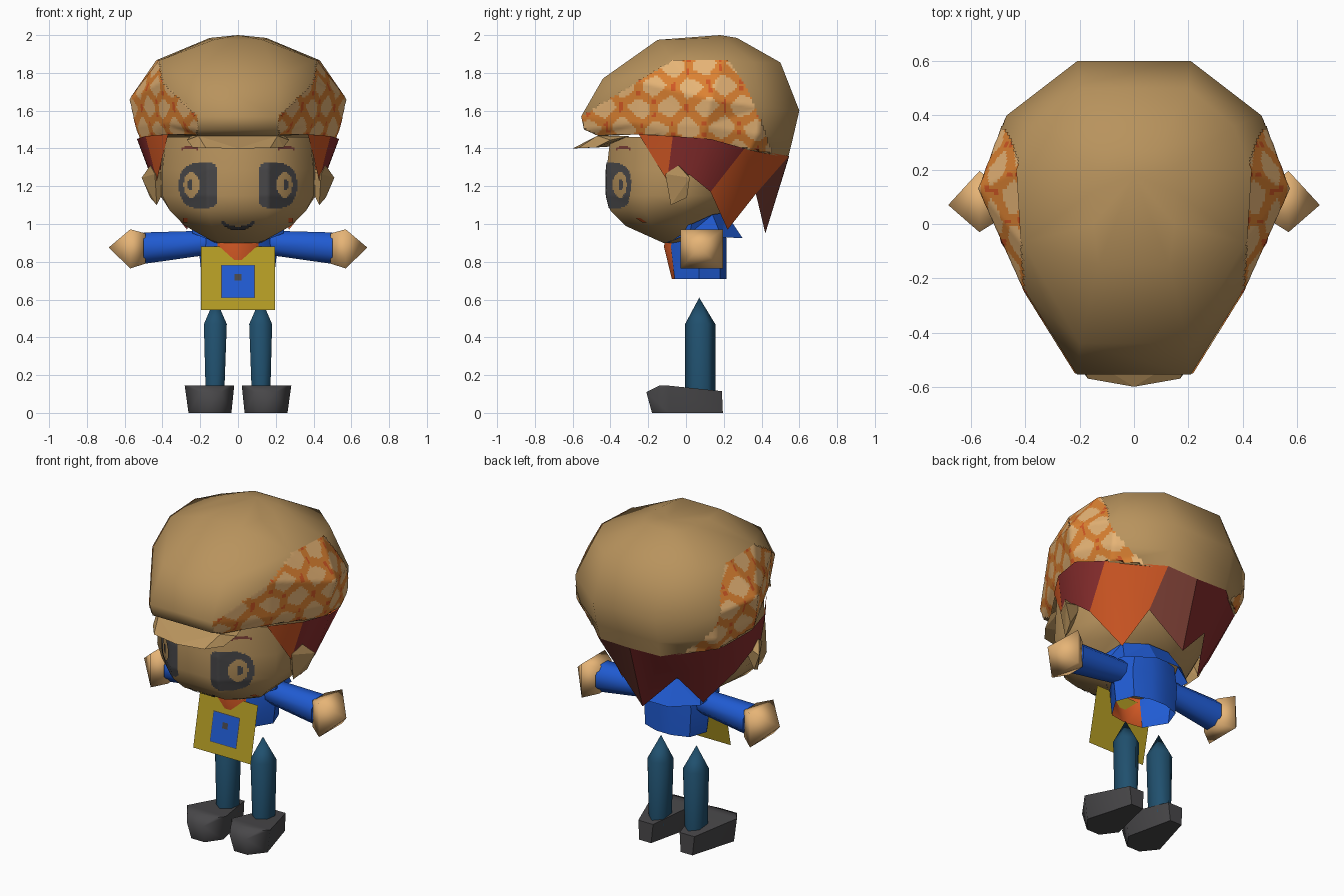
import bpy, bmesh, math, random
from mathutils import Vector
from mathutils.bvhtree import BVHTree

if "Cube" in bpy.data.objects:
    bpy.data.objects.remove(bpy.data.objects["Cube"])


def lin(c):
    c /= 255
    return c / 12.92 if c <= 0.04045 else ((c + 0.055) / 1.055) ** 2.4


MATS = {}
for name, rgb in {
    "tan": (184, 147, 93), "light_tan": (230, 180, 118), "brown": (122, 62, 52),
    "pattern_orange": (220, 130, 50), "rust": (210, 88, 36), "dark_red": (138, 46, 46),
    "blue": (32, 91, 210), "mustard": (180, 156, 36), "teal": (32, 80, 110),
    "charcoal": (72, 71, 73),
}.items():
    m = bpy.data.materials.new(name)
    m.diffuse_color = (*[lin(c) for c in rgb], 1)
    m.use_nodes = True
    m.node_tree.nodes["Principled BSDF"].inputs["Base Color"].default_value = m.diffuse_color
    MATS[name] = m


def finish(name, bm, mats, angle=0, recalc=True):
    if recalc:
        bmesh.ops.recalc_face_normals(bm, faces=bm.faces)
    me = bpy.data.meshes.new(name)
    bm.to_mesh(me)
    bm.free()
    for m in mats:
        me.materials.append(MATS[m])
    ob = bpy.data.objects.new(name, me)
    bpy.context.collection.objects.link(ob)
    if angle:
        bpy.ops.object.select_all(action='DESELECT')
        bpy.context.view_layer.objects.active = ob
        ob.select_set(True)
        bpy.ops.object.shade_smooth_by_angle(angle=math.radians(angle))
    return ob


def hull(name, pts, mat, angle=0):
    bm = bmesh.new()
    for p in pts:
        bm.verts.new(p)
    bmesh.ops.convex_hull(bm, input=bm.verts)
    bmesh.ops.delete(bm, geom=[v for v in bm.verts if not v.link_faces], context='VERTS')
    return finish(name, bm, [mat], angle)


def loft(halves, closed=True, bottom=True, top=True, apex=None):
    """Skin rings given as half outlines from front to back, mirrored in x."""
    bm = bmesh.new()
    rings = []
    for h in halves:
        ring = h + [(-x, y, z) for x, y, z in reversed(h)]
        rings.append([bm.verts.new(p) for p in ring])
    n = len(rings[0])
    for a, b in zip(rings, rings[1:]):
        for i in range(n if closed else n - 1):
            j = (i + 1) % n
            bm.faces.new((a[i], a[j], b[j], b[i]))
    if bottom:
        bm.faces.new(rings[0])
    if apex:
        tip = bm.verts.new(apex)
        for i in range(n):
            bm.faces.new((rings[-1][i], rings[-1][(i + 1) % n], tip))
    elif top:
        bm.faces.new(rings[-1])
    bmesh.ops.triangulate(bm, faces=bm.faces[:], quad_method='SHORT_EDGE')
    return bm


def flat(z, pairs):
    return [(x, y, z) for x, y in pairs]


def painted(name, target, axis, sign, u0, u1, v0, v1, step, rule, mats):
    """Thin painted plate: a fine grid laid on the target, coloured by rule(u, v)."""
    me = target.data
    tree = BVHTree.FromPolygons([v.co for v in me.vertices], [p.vertices[:] for p in me.polygons])
    d = Vector((-sign, 0, 0)) if axis == 'x' else Vector((0, -sign, 0))
    bm, cache = bmesh.new(), {}

    def vert(i, j):
        if (i, j) not in cache:
            u, v = u0 + i * step, v0 + j * step
            o = Vector((sign * 2, u, v)) if axis == 'x' else Vector((u, sign * 2, v))
            hit = tree.ray_cast(o, d)
            cache[i, j] = bm.verts.new(hit[0] + hit[1] * 0.005) if hit[0] else None
        return cache[i, j]

    for i in range(round((u1 - u0) / step)):
        for j in range(round((v1 - v0) / step)):
            k = rule(u0 + (i + .5) * step, v0 + (j + .5) * step)
            if k is None:
                continue
            vs = [vert(i, j), vert(i + 1, j), vert(i + 1, j + 1), vert(i, j + 1)]
            if all(vs):
                f = bm.faces.new(vs)
                f.normal_update()
                if f.normal.dot(d) > 0:
                    f.normal_flip()
                f.material_index = k
    return finish(name, bm, mats, 60, recalc=False)


# Cap: the front sides tuck in under a raised edge
cap = finish("cap", loft([
    [(.21, -.46, 1.465), (.36, -.24, 1.475), (.51, .08, 1.44), (.45, .34, 1.39), (.2, .54, 1.35)],
    [(.20, -.54, 1.50), (.38, -.25, 1.53), (.54, .10, 1.52), (.47, .38, 1.47), (.21, .565, 1.45)],
    [(.21, -.555, 1.57), (.40, -.25, 1.755), (.57, .13, 1.66), (.47, .40, 1.62), (.21, .6, 1.6)],
    [(.2, -.44, 1.77), (.41, -.07, 1.868), (.425, .2, 1.87), (.37, .36, 1.855), (.2, .5, 1.855)],
    [(.13, -.15, 1.975), (.15, 0, 1.98), (.15, .12, 1.985), (.14, .2, 1.985), (.08, .27, 1.985)],
], apex=(0, .18, 2.0)), ["tan"], 70)
hull("cap_visor", [(0, -.6, 1.40), (0, -.4, 1.41)] + [(s * x, y, z) for s in (1, -1) for x, y, z in
     [(.17, -.57, 1.402), (.24, -.48, 1.405), (.27, -.4, 1.445), (.25, -.3, 1.465),
      (.21, -.47, 1.467)]], "tan")

# Net pattern on the cap sides
random.seed(4)
SEEDS = [(-.7 + .18 * (a + .5 * (b % 2)) + random.uniform(-.02, .02),
          1.28 + .112 * b + random.uniform(-.015, .015)) for a in range(8) for b in range(7)]


def net(y, z):
    if (z > 1.57 + (y + .55) * .61 or z > 1.87 or z > 1.87 - (y - .22) * 1.5
            or z > 1.7 - (y - .33) * 2.54):
        return None
    d = sorted(math.hypot(y - a, z - b) for a, b in SEEDS)
    return 2 if d[2] - d[0] < .02 else 1 if d[1] - d[0] < .044 else 0


for s, side in ((1, "right"), (-1, "left")):
    painted(side + "_cap_pattern", cap, 'x', s, -.56, .48, 1.36, 1.88, .0115, net,
            ["light_tan", "pattern_orange", "rust"])

# Head
head = finish("head", loft([
    flat(.90, [(.09, -.12), (.12, -.05), (.13, .0), (.11, .04), (.06, .07)]),
    flat(.99, [(.14, -.32), (.28, -.18), (.26, -.03), (.16, .07), (.06, .12)]),
    flat(1.07, [(.16, -.40), (.36, -.22), (.36, 0), (.25, .13), (.1, .2)]),
    flat(1.15, [(.16, -.42), (.40, -.21), (.41, 0), (.33, .18), (.12, .32)]),
    flat(1.29, [(.16, -.42), (.40, -.20), (.41, 0), (.36, .22), (.14, .38)]),
    flat(1.46, [(.16, -.40), (.38, -.21), (.40, 0), (.36, .22), (.14, .38)]),
]), ["tan"], 70)


# Eyes, brows, mouth and cheek marks
def face_paint(x, z):
    a = abs(x)
    e = 6 if a < .21 else 2.3
    if abs((a - .21) / .1) ** e + abs((z - 1.205) / .118) ** e < 1:
        if math.hypot((a - .243) / .042, (z - 1.208) / .066) < 1:
            return 0 if math.hypot((a - .25) / .014, (z - 1.21) / .03) < 1 else None
        return 0
    if .21 < a < .30 and abs(z - 1.405 + (a - .25) ** 2 * 5) < .007:
        return 2
    if a < .09 and abs(z - .98 - a * a * 4.5) < .011:
        return 0
    return 1 if math.hypot(a - .275, z - 1.025) < .015 else None


painted("face_features", head, 'y', -1, -.352, .352, .94, 1.42, .008, face_paint,
        ["charcoal", "rust", "brown"])

# Hair: pointed locks under the cap
bm = bmesh.new()
P = {"t0": (.37, -.25, 1.475), "t1": (.49, -.07, 1.465), "t2": (.535, .13, 1.45),
     "t3": (.47, .31, 1.40), "t4": (.21, .545, 1.36), "t5": (0, .545, 1.355),
     "b1": (.43, -.1, 1.23), "b2": (.46, .02, 1.26), "b3": (.43, .13, 1.17),
     "s1": (.27, .22, .97), "b4": (.2, .37, 1.16), "s2": (0, .42, .95)}
FACES = ["t0 t1 b1", "t1 b2 b1", "t1 t2 b2", "t2 b3 b2", "t2 t3 b3", "t3 s1 b3",
         "t3 b4 s1", "t3 t4 b4", "t4 t5 s2 b4"]
for s in (1, -1):
    V = {k: bm.verts.new((s * x, y, z)) for k, (x, y, z) in P.items()}
    for i, keys in enumerate(FACES):
        f = bm.faces.new([V[k] for k in keys.split()])
        # front lock rust; on the right the rear lock is rust and the nape brown
        f.material_index = 0 if i == 0 or (s > 0 and i in (5, 6, 7)) else 2 if s > 0 and i == 8 else 1
bmesh.ops.remove_doubles(bm, verts=bm.verts, dist=.001)
bm.normal_update()
for f in bm.faces:
    if f.normal.dot(f.calc_center_median() - Vector((0, .05, 1.3))) < 0:
        f.normal_flip()
finish("hair", bm, ["rust", "dark_red", "brown"], 35, recalc=False)

# Jacket body with red front, open at the hem, and flared collar
bm = loft([
    flat(.71, [(.02, -.075), (.11, -.06), (.19, .07), (.15, .18), (.05, .215)]),
    flat(.88, [(.02, -.117), (.11, -.08), (.21, .07), (.16, .18), (.05, .215)]),
    flat(1.0, [(.02, -.09), (.10, -.05), (.18, .08), (.14, .18), (.05, .21)]),
], bottom=False)
bmesh.ops.recalc_face_normals(bm, faces=bm.faces)
for f in bm.faces:
    f.material_index = 1 if f.normal.y < -.75 else 0
finish("jacket", bm, ["blue", "rust"], 30)
finish("collar", loft([
    [(.11, -.10, .90), (.24, .02, .95), (.23, .19, .93), (.09, .3, .925)],
    [(.13, -.07, .985), (.25, .03, 1.0), (.2, .14, 1.05), (.07, .21, 1.06)],
], closed=False, bottom=False, top=False), ["blue"])


# Hanging apron board with a framed blue pocket and a button
def board_plate(name, x, z0, z1, off, mat):
    bm = bmesh.new()
    bm.faces.new([bm.verts.new((a, -.085 - (.88 - z) * .209 - off, z))
                  for a, z in ((-x, z0), (x, z0), (x, z1), (-x, z1))])
    finish(name, bm, [mat], recalc=False)


board_plate("apron", .195, .545, .88, 0, "mustard")
board_plate("pocket_frame", .09, .607, .783, .002, "charcoal")
board_plate("pocket", .086, .611, .779, .004, "blue")
board_plate("pocket_button", .018, .70, .735, .006, "charcoal")


# Limbs and ears
def ring(c, r, n, axis):
    out = []
    for i in range(n):
        a = 2 * math.pi * (i + .5) / n
        p, q = r[0] * math.cos(a), r[1] * math.sin(a)
        out.append((c[0], c[1] + p, c[2] + q) if axis == 'x' else (c[0] + p, c[1] + q, c[2]))
    return out


for s, side in ((1, "right"), (-1, "left")):
    def part(name, pts, mat, angle=0):
        hull(f"{side}_{name}", [(s * x, y, z) for x, y, z in pts], mat, angle)

    part("ear", [(.44, -.11, 1.265), (.465, -.04, 1.31), (.51, .02, 1.245), (.465, .005, 1.14),
                 (.43, -.08, 1.10), (.38, -.05, 1.2), (.38, 0, 1.28)], "tan")
    part("sleeve", ring((.17, .08, .90), (.07, .07), 8, 'x')
         + ring((.5, .08, .872), (.088, .09), 8, 'x'), "blue", 50)
    part("hand", [(.685, .07, .875)] + [(x, y, z) for x, ys, zs in
         [(.49, (.02, .14), (.79, .95)), (.57, (-.03, .195), (.765, .972))]
         for y in ys for z in zs], "light_tan", 85)
    part("leg", [(.12, .07, .61)] + ring((.12, .075, .47), (.07, .08), 6, 'z')
         + ring((.122, .075, .08), (.056, .08), 6, 'z'), "teal", 70)
    part("shoe", [(.09, -.21, .11), (.2, -.21, .11), (.06, -.14, .145), (.24, -.14, .145),
                  (.02, -.09, .144), (.282, -.09, .144), (.09, .19, .115), (.19, .19, .115),
                  (.1, -.18, 0), (.19, -.18, 0), (.035, -.09, 0), (.262, -.09, 0),
                  (.1, .195, 0), (.18, .195, 0)], "charcoal", 60)
